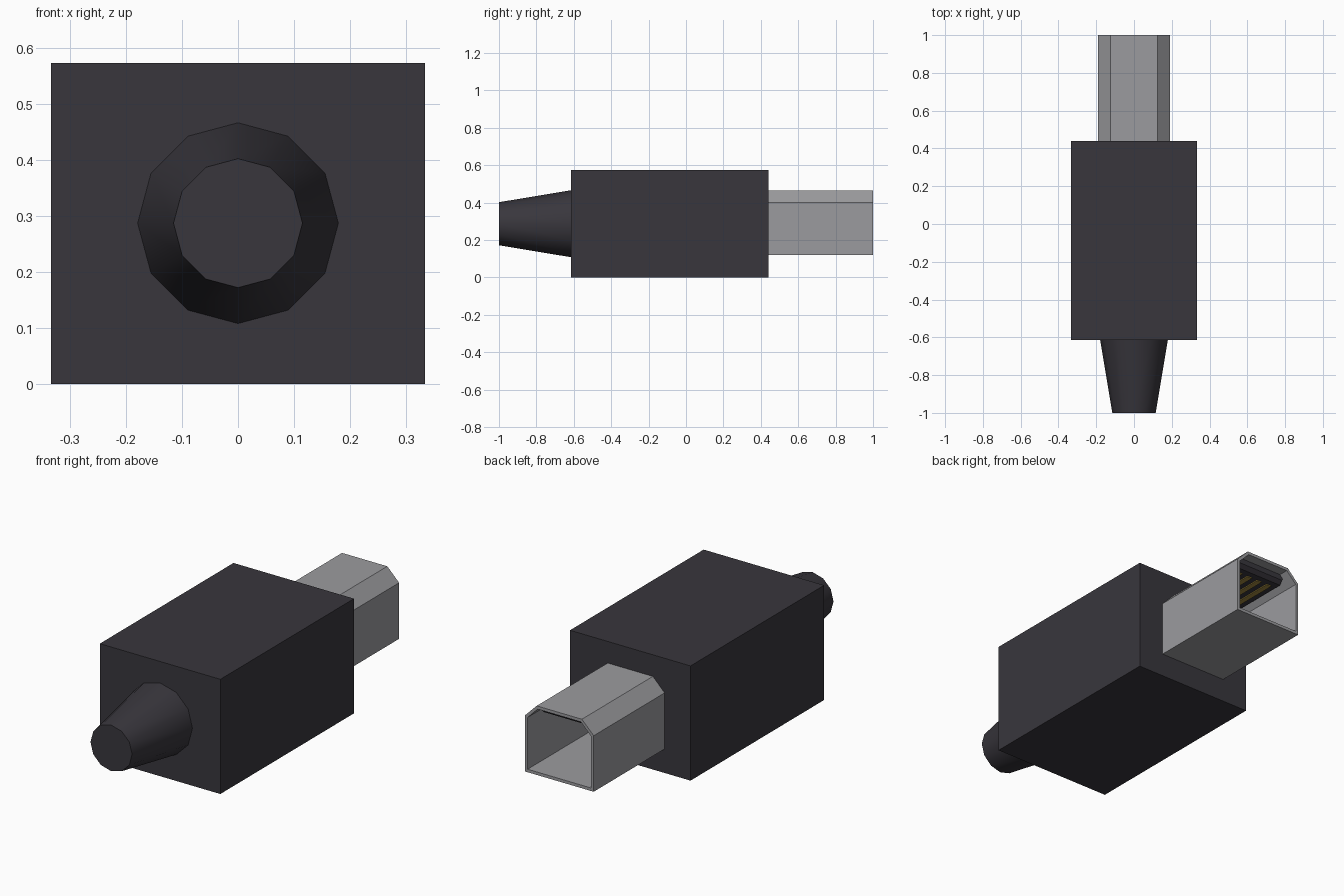
import bpy, bmesh, math

if "Cube" in bpy.data.objects:
    bpy.data.objects.remove(bpy.data.objects["Cube"])


def material(name, rgb):
    m = bpy.data.materials.new(name)
    m.diffuse_color = (*rgb, 1)
    m.use_nodes = True
    m.node_tree.nodes["Principled BSDF"].inputs["Base Color"].default_value = m.diffuse_color
    return m


plastic = material("dark_plastic", (0.040, 0.037, 0.046))
metal = material("grey_metal", (0.33, 0.33, 0.345))
gold = material("gold_contact", (0.36, 0.25, 0.05))


def finish(bm, name, mat):
    bmesh.ops.recalc_face_normals(bm, faces=bm.faces[:])
    me = bpy.data.meshes.new(name)
    bm.to_mesh(me)
    bm.free()
    me.materials.append(mat)
    ob = bpy.data.objects.new(name, me)
    bpy.context.collection.objects.link(ob)
    return ob


def box(name, x0, x1, y0, y1, z0, z1, mat):
    bm = bmesh.new()
    bmesh.ops.create_cube(bm, size=1)
    for v in bm.verts:
        v.co = (x1 if v.co.x > 0 else x0,
                y1 if v.co.y > 0 else y0,
                z1 if v.co.z > 0 else z0)
    return finish(bm, name, mat)


def mirrored(half):
    """Close a half profile of (x, z) points across x = 0."""
    return half + [(-x, z) for x, z in reversed(half)]


def ring(bm, profile, y):
    return [bm.verts.new((x, y, z)) for x, z in profile]


def bridge(bm, a, b):
    n = len(a)
    for i in range(n):
        j = (i + 1) % n
        bm.faces.new((a[i], a[j], b[j], b[i]))


# Main housing
box("housing", -0.333, 0.333, -0.615, 0.44, 0, 0.573, plastic)

# Tapered cable strain relief
bm = bmesh.new()
rings = []
for r, y in ((0.179, -0.615), (0.115, -1.0)):
    circle = [(r * math.cos(i * math.pi / 6), 0.287 + r * math.sin(i * math.pi / 6))
              for i in range(12)]
    rings.append(ring(bm, circle, y))
bridge(bm, *rings)
bm.faces.new(rings[1])
relief = finish(bm, "strain_relief", plastic)
bpy.context.view_layer.objects.active = relief
relief.select_set(True)
bpy.ops.object.shade_smooth_by_angle(angle=math.radians(40))

# Hollow metal plug shell with two chamfered upper corners
outer = mirrored([(0.19, 0.12), (0.19, 0.40), (0.125, 0.465)])
inner = mirrored([(0.175, 0.135), (0.175, 0.394), (0.119, 0.45)])
bm = bmesh.new()
loops = [ring(bm, p, y) for p, y in ((outer, 0.44), (outer, 1.0), (inner, 1.0), (inner, 0.44))]
for a, b in zip(loops, loops[1:] + loops[:1]):
    bridge(bm, a, b)
finish(bm, "plug_shell", metal)

# Contact tongue under the shell roof, with a bevelled leading edge
bm = bmesh.new()
tongue = [ring(bm, mirrored([(w, z), (0.135, 0.43), (0.118, 0.449)]), y)
          for w, z, y in ((0.135, 0.405, 0.44), (0.135, 0.405, 0.93), (0.130, 0.422, 0.95))]
bridge(bm, tongue[0], tongue[1])
bridge(bm, tongue[1], tongue[2])
bm.faces.new(tongue[0])
bm.faces.new(tongue[2])
finish(bm, "contact_tongue", plastic)

# Four gold contacts on the tongue underside
for i in range(4):
    x = (i - 1.5) * 0.06
    box(f"contact_{i + 1}", x - 0.014, x + 0.014, 0.44, 0.90, 0.400, 0.406, gold)
